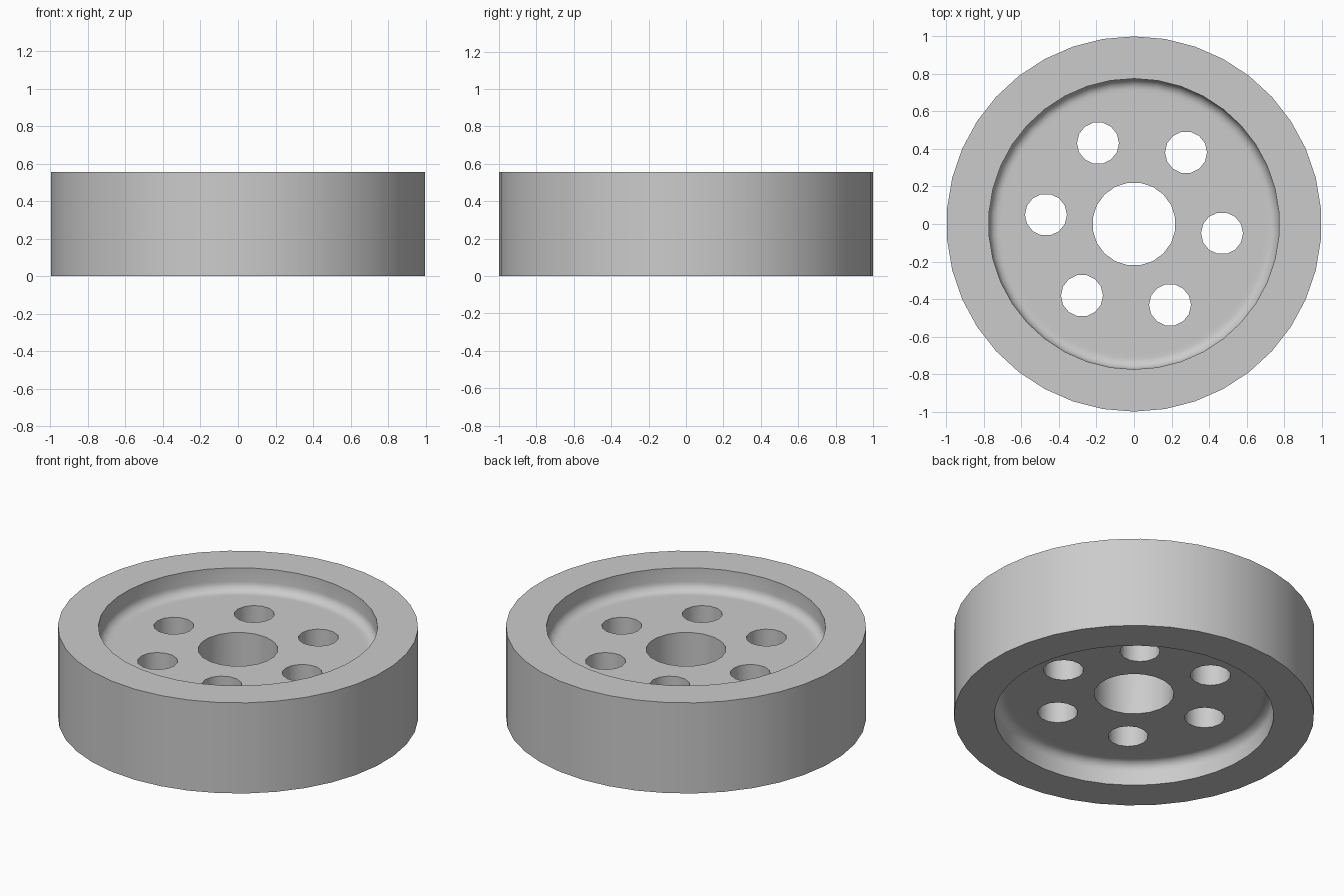
import bpy, bmesh, math
from mathutils import Matrix, Vector

if "Cube" in bpy.data.objects:
    bpy.data.objects.remove(bpy.data.objects["Cube"], do_unlink=True)

HEIGHT, RIM_INNER, DEPTH, FILLET = 0.555, 0.775, 0.138, 0.055
SIDES = 38

grey = bpy.data.materials.new("plain grey")
grey.use_nodes = True
colour = (0.6, 0.6, 0.6, 1)
grey.diffuse_color = colour
grey.node_tree.nodes["Principled BSDF"].inputs["Base Color"].default_value = colour


def make_object(name, bm):
    bmesh.ops.recalc_face_normals(bm, faces=bm.faces)
    mesh = bpy.data.meshes.new(name)
    bm.to_mesh(mesh)
    bm.free()
    obj = bpy.data.objects.new(name, mesh)
    bpy.context.collection.objects.link(obj)
    return obj


# Half profile of the upper recess, from the floor out to the outer edge
half = HEIGHT / 2
floor = half - DEPTH
profile = [(RIM_INNER - FILLET - 0.02, floor)]
for i in range(7):
    a = math.radians(-90 + 15 * i)
    profile.append((RIM_INNER - FILLET + FILLET * math.cos(a),
                    floor + FILLET + FILLET * math.sin(a)))
profile += [(RIM_INNER, half), (1, half)]
profile += [(r, -z) for r, z in reversed(profile)]

# Wheel body: turned profile closed by a flat web on both sides
bm = bmesh.new()
rings = []
for r, z in profile:
    angles = [math.pi / 2 + math.tau * k / SIDES for k in range(SIDES)]
    rings.append([bm.verts.new((r * math.cos(a), r * math.sin(a), z + half))
                  for a in angles])
for low, high in zip(rings, rings[1:]):
    for k in range(SIDES):
        n = (k + 1) % SIDES
        bm.faces.new((low[k], low[n], high[n], high[k]))
bm.faces.new(rings[0])
bm.faces.new(rings[-1])
wheel = make_object("wheel", bm)
wheel.data.materials.append(grey)

# Cutter for the centre bore and the six round holes
bm = bmesh.new()


def add_drill(radius, sides, x, y):
    turn = Matrix.Rotation(math.pi / sides, 4, "Z")
    bmesh.ops.create_cone(bm, cap_ends=True, segments=sides, radius1=radius,
                          radius2=radius, depth=1,
                          matrix=Matrix.Translation(Vector((x, y, half))) @ turn)


add_drill(0.222, 20, 0, 0)
for k in range(6):
    a = math.radians(-6 + 60 * k)
    add_drill(0.112, 14, 0.472 * math.cos(a), 0.472 * math.sin(a))
cutter = make_object("hole_cutter", bm)
cutter.hide_render = True

cut = wheel.modifiers.new("holes", "BOOLEAN")
cut.operation, cut.solver, cut.object = "DIFFERENCE", "EXACT", cutter
bpy.ops.object.select_all(action="DESELECT")
bpy.context.view_layer.objects.active = wheel
wheel.select_set(True)
bpy.ops.object.modifier_apply(modifier=cut.name)
bpy.data.objects.remove(cutter, do_unlink=True)

# Smooth round walls, crisp rims
bpy.ops.object.shade_smooth_by_angle(angle=math.radians(40))
